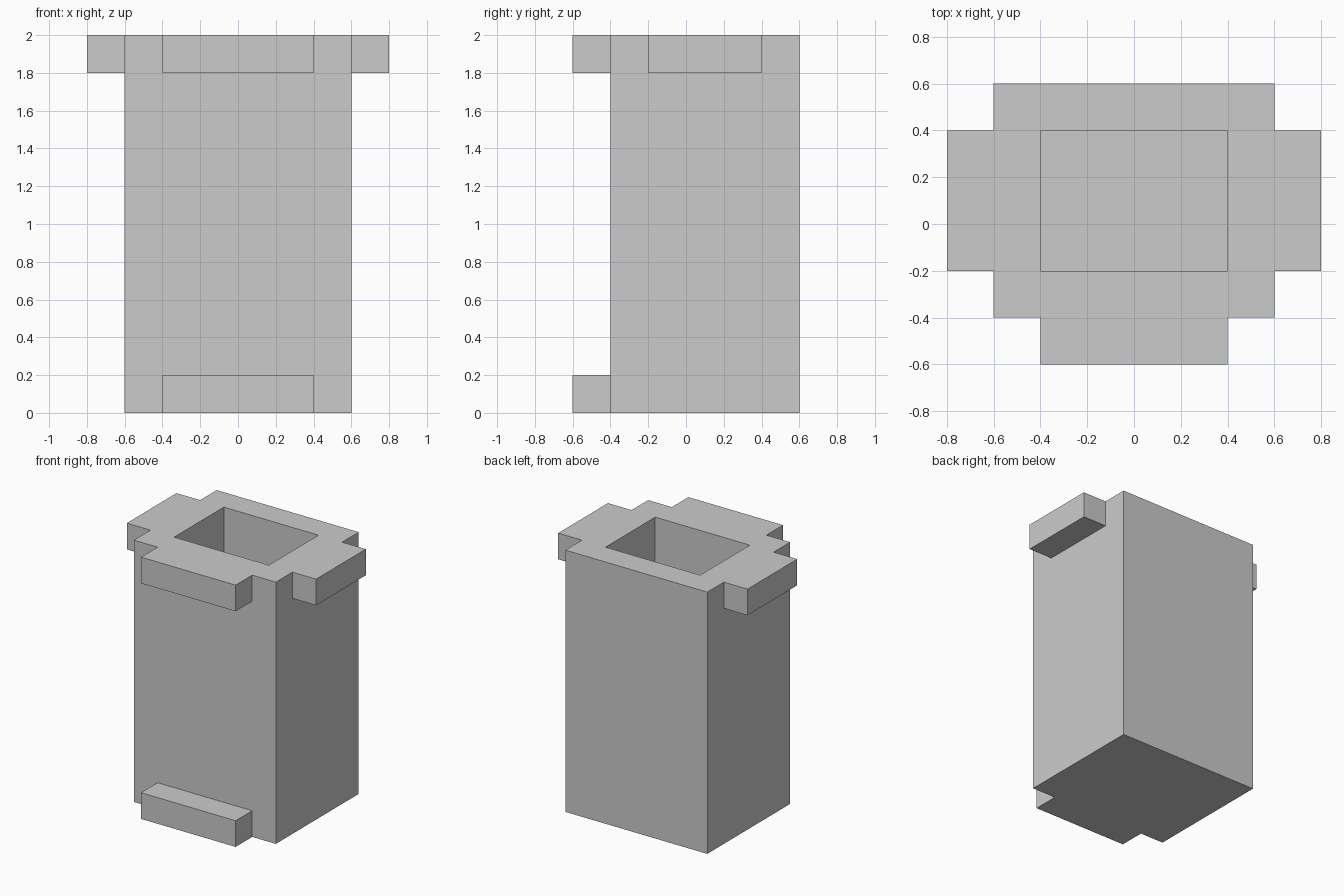
import bpy
from mathutils import Vector

if "Cube" in bpy.data.objects:
    bpy.data.objects.remove(bpy.data.objects["Cube"])


def box(name, lo, hi):
    """Axis-aligned box between two corners."""
    lo, hi = Vector(lo), Vector(hi)
    bpy.ops.mesh.primitive_cube_add(size=1, location=(lo + hi) / 2)
    ob = bpy.context.object
    ob.name = name
    ob.scale = hi - lo
    bpy.ops.object.transform_apply(location=False, rotation=False, scale=True)
    return ob


def combine(target, tool, operation):
    """Apply a boolean and remove the tool object."""
    mod = target.modifiers.new(tool.name, 'BOOLEAN')
    mod.operation = operation
    mod.solver = 'EXACT'
    mod.object = tool
    bpy.context.view_layer.objects.active = target
    bpy.ops.object.modifier_apply(modifier=mod.name)
    bpy.data.objects.remove(tool, do_unlink=True)


# Square-section container body
body = box("container_body", (-0.6, -0.4, 0), (0.6, 0.6, 2))

# Side lugs at the rim, left and right
for side, name in ((-1, "left_rim_lug"), (1, "right_rim_lug")):
    x0, x1 = sorted((side * 0.5, side * 0.8))
    combine(body, box(name, (x0, -0.2, 1.8), (x1, 0.4, 2)), 'UNION')

# Front lugs at the rim and the foot
for z, name in ((1.8, "front_rim_lug"), (0, "front_foot_lug")):
    combine(body, box(name, (-0.4, -0.6, z), (0.4, -0.3, z + 0.2)), 'UNION')

# Deep open cavity, leaving a floor as thick as the walls
cavity = box("cavity_cutter", (-0.4, -0.2, 0.2), (0.4, 0.4, 2.2))
cavity.hide_render = True
combine(body, cavity, 'DIFFERENCE')
